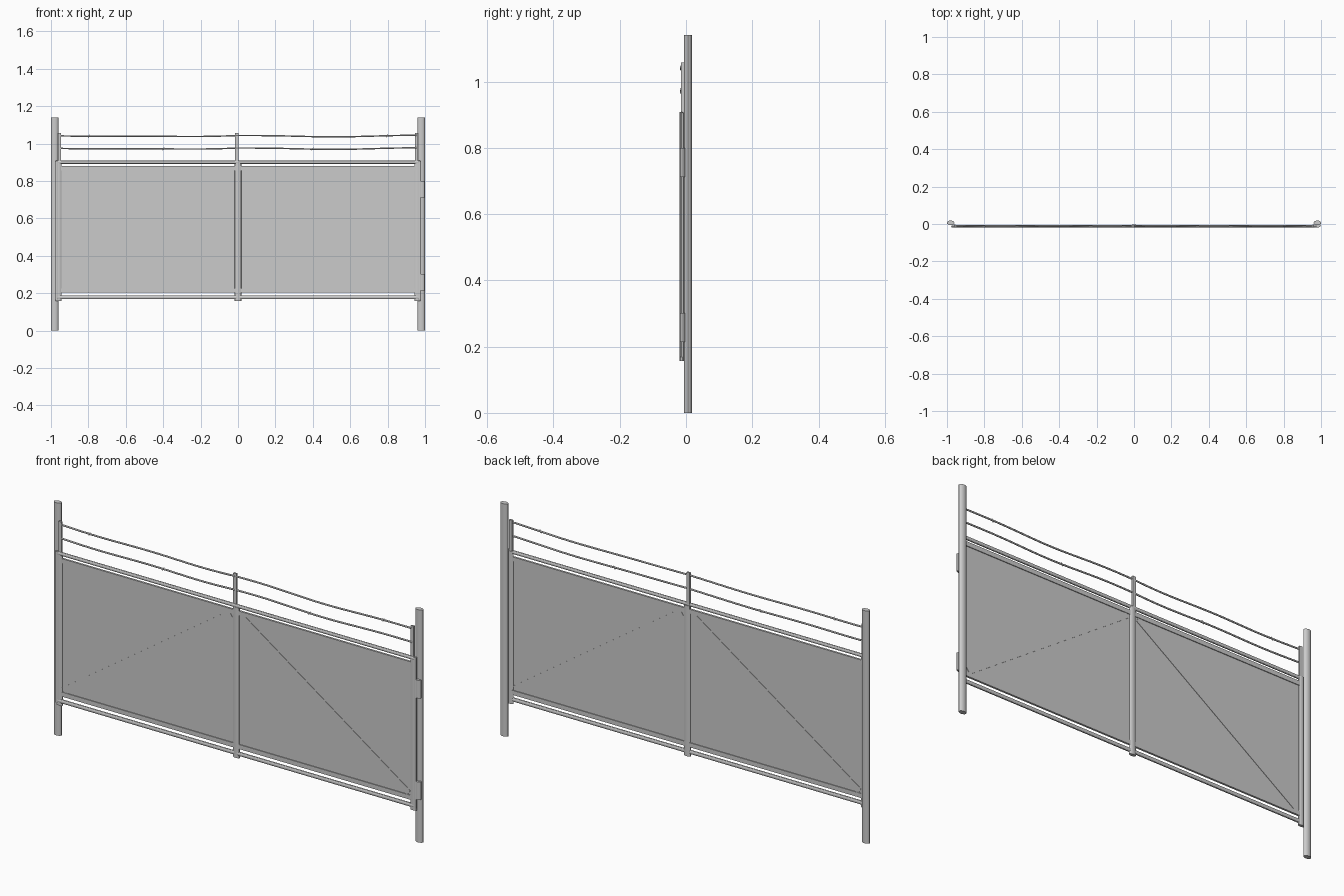
import bpy, math
from mathutils import Vector, Matrix

if "Cube" in bpy.data.objects:
    bpy.data.objects.remove(bpy.data.objects["Cube"])

Y = -0.011  # depth of the gate leaf


def finish(o, name, smooth=True):
    o.name = name
    if smooth:
        bpy.ops.object.shade_smooth_by_angle()
    return o


def upright(name, x, y, rx, ry, z0, z1, n=16):
    """Oval vertical tube."""
    bpy.ops.mesh.primitive_cylinder_add(vertices=n, radius=1, depth=z1 - z0,
                                        location=(x, y, (z0 + z1) / 2))
    o = bpy.context.object
    o.scale = (rx, ry, 1)
    bpy.ops.object.transform_apply(location=False, rotation=False, scale=True)
    return finish(o, name)


def rail(name, x0, x1, y, z, ry, rz, n=12):
    """Oval horizontal tube along x."""
    bpy.ops.mesh.primitive_cylinder_add(vertices=n, radius=1, depth=x1 - x0)
    o = bpy.context.object
    o.data.transform(Matrix.Translation(((x0 + x1) / 2, y, z))
                     @ Matrix.Diagonal((1, ry, rz, 1))
                     @ Matrix.Rotation(math.pi / 2, 4, 'Y'))
    return finish(o, name)


def box(name, x0, x1, y0, y1, z0, z1):
    bpy.ops.mesh.primitive_cube_add(size=1, location=((x0 + x1) / 2, (y0 + y1) / 2, (z0 + z1) / 2))
    o = bpy.context.object
    o.scale = (x1 - x0, y1 - y0, z1 - z0)
    bpy.ops.object.transform_apply(location=False, rotation=False, scale=True)
    return finish(o, name, False)


def strip(name, a, b, width, thick, y):
    """Flat diagonal bar between two (x, z) points."""
    a, b = Vector((a[0], y, a[1])), Vector((b[0], y, b[1]))
    d = b - a
    bpy.ops.mesh.primitive_cube_add(size=1)
    o = bpy.context.object
    o.data.transform(Matrix.Translation((a + b) / 2)
                     @ Matrix.Rotation(-math.atan2(d.z, d.x), 4, 'Y')
                     @ Matrix.Diagonal((d.length, thick, width, 1)))
    return finish(o, name, False)


def wire(name, pts, r):
    cu = bpy.data.curves.new(name, 'CURVE')
    cu.dimensions = '3D'
    cu.bevel_depth = r
    cu.bevel_resolution = 1
    cu.use_fill_caps = True
    sp = cu.splines.new('POLY')
    sp.points.add(len(pts) - 1)
    for p, c in zip(sp.points, pts):
        p.co = (*c, 1)
    o = bpy.data.objects.new(name, cu)
    bpy.context.collection.objects.link(o)
    return o


# Ground posts, leaf stiles and wire brackets on both sides
for s, side in ((-1, "left"), (1, "right")):
    upright(side + "_post", s * 0.98, 0.006, 0.02, 0.0125, 0, 1.14)
    upright(side + "_stile", s * 0.96, Y, 0.017, 0.0075, 0.157, 0.905)
    box(side + "_wire_bracket", s * 0.955 - 0.008, s * 0.955 + 0.008, -0.015, -0.006, 0.88, 1.057)
    # outer edge tube joining the top and bottom rails
    upright(side + "_edge_tube", s * 0.971, -0.014, 0.008, 0.0055, 0.168, 0.908, 12)

# Middle upright and its wire bracket
upright("middle_upright", 0, Y, 0.018, 0.0085, 0.157, 0.895)
box("middle_wire_bracket", -0.016, 0.002, -0.015, -0.006, 0.88, 1.057)

# Outer rails
rail("top_rail", -0.972, 0.972, -0.0125, 0.9, 0.007, 0.009)
rail("bottom_rail", -0.965, 0.965, -0.0125, 0.178, 0.007, 0.010)

# Sheet panels with flat borders and diagonal braces
for s, side in ((-1, "left"), (1, "right")):
    xa, xb = sorted((s * 0.012, s * 0.95))
    box(side + "_panel", xa, xb, Y - 0.001, Y + 0.001, 0.21, 0.873)
    box(side + "_panel_top_bar", xa, xb, Y - 0.005, Y + 0.005, 0.857, 0.879)
    box(side + "_panel_bottom_bar", xa, xb, Y - 0.005, Y + 0.005, 0.203, 0.225)
    strip(side + "_brace", (s * 0.03, 0.852), (s * 0.935, 0.232), 0.032, 0.006, Y)

# Hinges on the right post
for z, nm in ((0.258, "lower"), (0.756, "upper")):
    upright(nm + "_hinge", 0.982, -0.009, 0.017, 0.0095, z - 0.044, z + 0.044)

# Two sagging wires with small barbs
for z, nm, barbs in ((1.043, "upper", (-0.785, 0.78)), (0.976, "lower", (-0.39, 0.385))):
    pts = []
    for i in range(49):
        x = -0.955 + 1.91 * i / 48
        sag = 0.005 * abs(math.sin(math.pi * x / 0.955)) - 0.002 * math.sin(9 * x)
        pts.append((x, Y - 0.001 + 0.0025 * math.sin(11 * x), z - sag))
    wire(nm + "_wire", pts, 0.0042)
    for k, bx in enumerate(barbs):
        c = min(pts, key=lambda p: abs(p[0] - bx))
        wire(f"{nm}_barb_{k}", [(c[0] - 0.004, c[1], c[2] - 0.008), (c[0] + 0.004, c[1], c[2] + 0.008)], 0.002)
